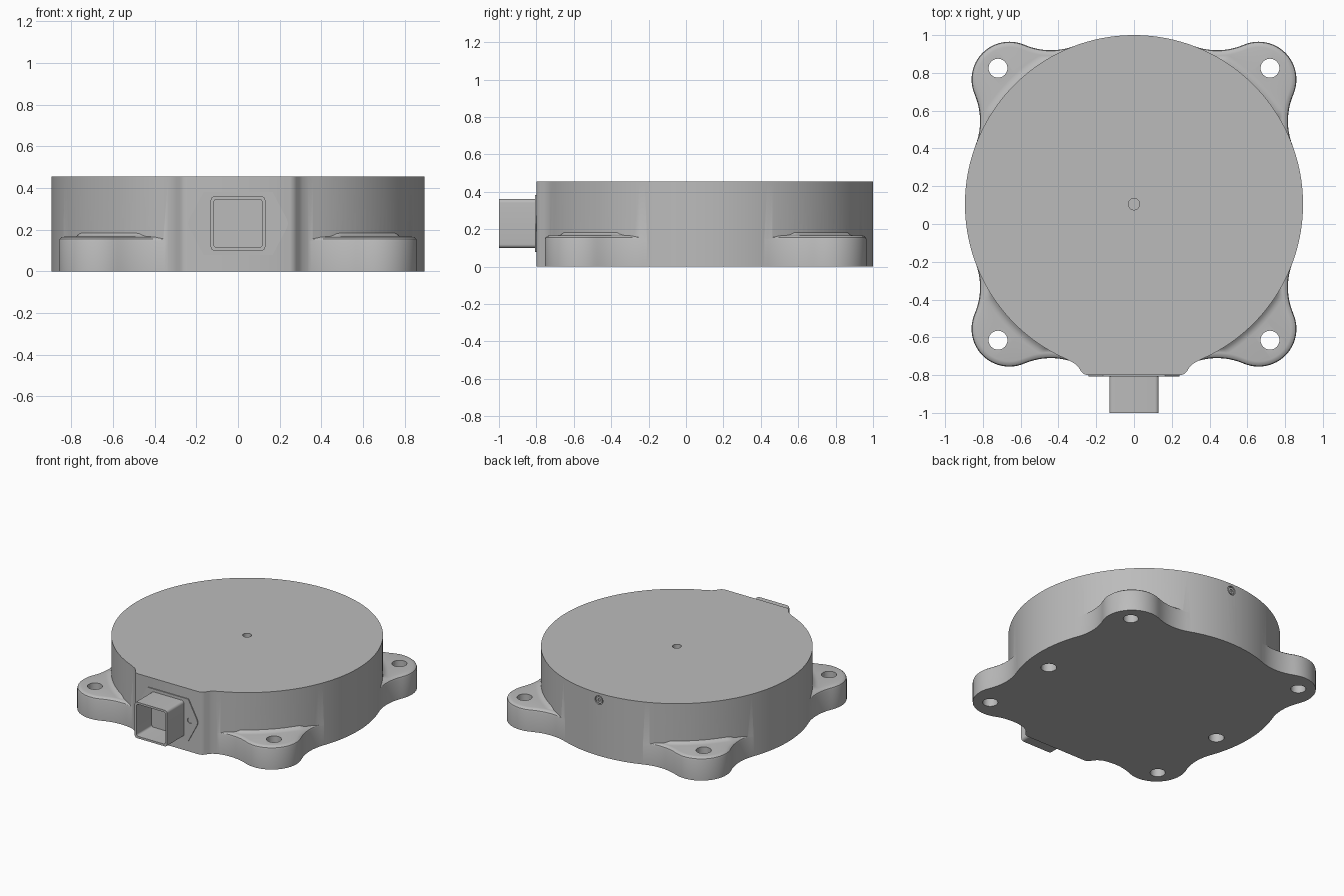
import bpy, bmesh
from math import sin, cos, radians, pi, hypot, atan2, sqrt

old = bpy.data.objects.get("Cube")
if old:
    bpy.data.objects.remove(old, do_unlink=True)

CY = 0.105      # disc centre along y
R = 0.895       # disc radius
TOP = 0.455
EAR = 0.167     # ear top height

grey = bpy.data.materials.new("plain grey")
grey.use_nodes = True
grey.diffuse_color = (0.5, 0.5, 0.5, 1)
grey.node_tree.nodes["Principled BSDF"].inputs["Base Color"].default_value = (0.5, 0.5, 0.5, 1)


def loft(name, rings):
    """Closed solid through rings that share a point count."""
    bm = bmesh.new()
    loops = [[bm.verts.new(p) for p in ring] for ring in rings]
    n = len(rings[0])
    for a, b in zip(loops, loops[1:]):
        for i in range(n):
            j = (i + 1) % n
            bm.faces.new((a[i], a[j], b[j], b[i]))
    bm.faces.new(loops[0][::-1])
    bm.faces.new(loops[-1])
    bmesh.ops.recalc_face_normals(bm, faces=bm.faces)
    me = bpy.data.meshes.new(name)
    bm.to_mesh(me)
    bm.free()
    me.materials.append(grey)
    ob = bpy.data.objects.new(name, me)
    bpy.context.collection.objects.link(ob)
    return ob


def prism_z(name, pts, z0, z1):
    return loft(name, [[(x, y, z) for x, y in pts] for z in (z0, z1)])


def prism_y(name, pts, y0, y1):
    return loft(name, [[(x, y, z) for x, z in pts] for y in (y0, y1)])


def arc(cx, cy, r, a0, a1, n):
    angles = [radians(a0 + (a1 - a0) * i / n) for i in range(n + 1)]
    return [(cx + r * cos(a), cy + r * sin(a)) for a in angles]


def circle(cx, cy, r, n=32):
    return arc(cx, cy, r, 0, 360, n)[:-1]


def rounded_square(cx, cz, h, r):
    pts = []
    for k, (sx, sz) in enumerate(((1, 1), (-1, 1), (-1, -1), (1, -1))):
        pts += arc(cx + sx * (h - r), cz + sz * (h - r), r, 90 * k, 90 * k + 90, 6)
    return pts


def combine(target, others, op):
    for o in others:
        m = target.modifiers.new("cut", 'BOOLEAN')
        m.operation, m.solver, m.object = op, 'EXACT', o
    bpy.context.view_layer.update()
    deps = bpy.context.evaluated_depsgraph_get()
    me = bpy.data.meshes.new_from_object(target.evaluated_get(deps))
    target.modifiers.clear()
    target.data = me
    for o in others:
        bpy.data.objects.remove(o, do_unlink=True)


def smooth(ob):
    bpy.ops.object.select_all(action='DESELECT')
    ob.select_set(True)
    bpy.context.view_layer.objects.active = ob
    bpy.ops.object.shade_smooth_by_angle(angle=radians(28))


# Disc body with a flat front pad blended into the rim
blend = [(0.335, -0.727), (0.31, -0.742), (0.295, -0.757),
         (0.28, -0.78), (0.268, -0.793), (0.25, -0.80)]
rim = atan2(-sqrt(R * R - 0.36 ** 2), 0.36) * 180 / pi
outline = arc(0, CY, R, rim, 180 - rim, 160)
outline += [(-x, y) for x, y in blend] + blend[::-1]
housing = prism_z("housing", outline, 0, TOP)


# Four-eared base outline, shrunk inward by d
def base_outline(d):
    ear, far, near, fillet = 0.66, 1.169, 0.44, 0.354
    t = atan2(near, far) * 180 / pi
    u = atan2(ear - near, far - ear) * 180 / pi
    quad = arc(far, near, fillet + d, 180 + t, 180 - u, 14)
    quad += arc(ear, ear, 0.2 - d, -u, 90 + u, 24)[1:]
    quad += arc(near, far, fillet + d, 270 + u, 270 - t, 14)[1:]
    quad += arc(0, 0, R - d - 0.003, 90 - t, 90 + t, 10)[1:-1]
    pts = []
    for _ in range(4):
        pts += quad
        quad = [(-y, x) for x, y in quad]
    return pts


def ring(pts, z):
    return [(x, y + CY, z) for x, y in pts]


# Ears: vertical side, rounded top edge, then a fillet rising to the disc wall
rings = [ring(base_outline(0), 0), ring(base_outline(0), EAR - 0.022)]
for a in (30, 60, 90):
    s = radians(a)
    rings.append(ring(base_outline(0.028 * (1 - cos(s))), EAR - 0.022 * (1 - sin(s))))
inner = base_outline(0.028)
for k in range(6):
    t = k / 5 * pi / 2
    row = []
    for x, y in inner:
        rho = hypot(x, y)
        w = min(max(rho - R, 0), 0.04)
        r = min(rho, R + w * (1 - sin(t))) - 0.002 * (k + 1)
        row.append((x / rho * r, y / rho * r + CY, EAR + w * (1 - cos(t))))
    rings.append(row)
rings.append(ring([(x * 0.5, y * 0.5) for x, y in inner], EAR))
ears = loft("ears", rings)
combine(housing, [ears], 'UNION')

# Mounting holes, underside holes, top centre hole and rear port
cutters = [prism_z("ear_hole", circle(sx * 0.72, CY + sy * 0.72, 0.05), -0.1, 0.3)
           for sx in (-1, 1) for sy in (-1, 1)]
cutters += [prism_z("under_hole", circle(sx * 0.72, -0.015, 0.052), -0.1, 0.1) for sx in (-1, 1)]
cutters.append(prism_z("top_hole", circle(0, CY, 0.03), TOP - 0.06, TOP + 0.1))
cutters.append(prism_y("rear_recess", circle(0, 0.405, 0.032), 0.988, 1.1))
combine(housing, cutters, 'DIFFERENCE')
smooth(housing)

# Rear port plug with a socket
plug = prism_y("rear_plug", circle(0, 0.405, 0.024), 0.98, 0.998)
combine(plug, [prism_y("socket", circle(0, 0.405, 0.011, 6), 0.985, 1.1)], 'DIFFERENCE')
smooth(plug)

# Connector flange with screw holes
MID = 0.23
tip = [(0.165, 0.152), (0.235, 0.02), (0.24, 0), (0.235, -0.02), (0.165, -0.152)]
hexa = [(x, MID + z) for x, z in tip] + [(-x, MID + z) for x, z in tip[::-1]]
flange = prism_y("connector_flange", hexa, -0.807, -0.79)
combine(flange, [prism_y("screw_hole", circle(s * 0.178, MID, 0.02, 20), -0.9, -0.801)
                 for s in (-1, 1)], 'DIFFERENCE')
smooth(flange)

# Hollow square connector shell
shell = prism_y("connector_shell", rounded_square(0, MID, 0.131, 0.02), -1.0, -0.79)
combine(shell, [prism_y("cavity", rounded_square(0, MID, 0.116, 0.015), -1.1, -0.825)], 'DIFFERENCE')
smooth(shell)
